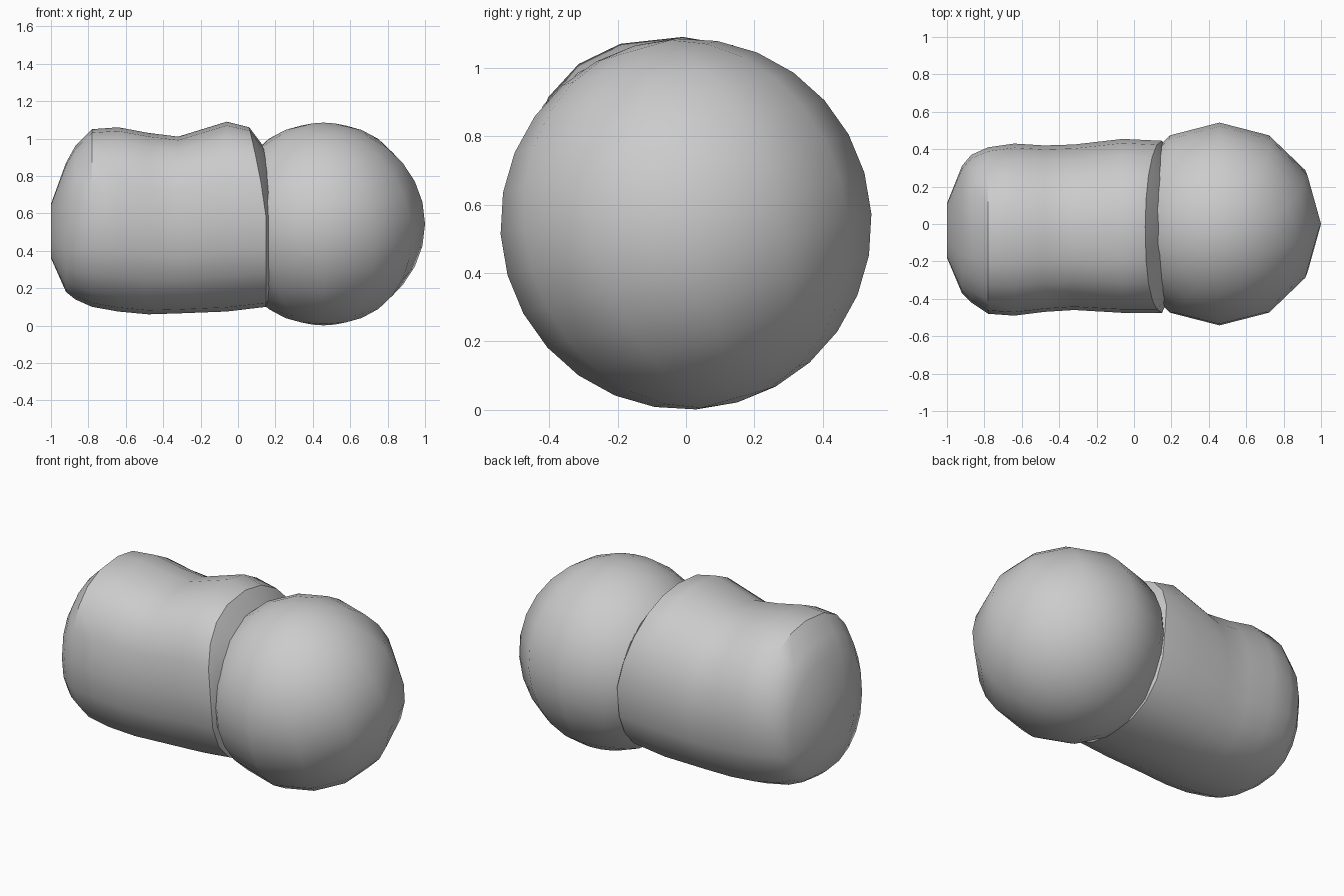
import bpy
import bmesh
from math import cos, sin, pi, copysign, radians
from mathutils import Matrix

default_cube = bpy.data.objects.get("Cube")
if default_cube:
    bpy.data.objects.remove(default_cube, do_unlink=True)

grey = bpy.data.materials.new("plain grey")
grey.use_nodes = True
colour = (0.6, 0.6, 0.6, 1)
grey.diffuse_color = colour
grey.node_tree.nodes["Principled BSDF"].inputs["Base Color"].default_value = colour


def make_object(name, bm, sharp_angle):
    bmesh.ops.recalc_face_normals(bm, faces=bm.faces)
    mesh = bpy.data.meshes.new(name)
    bm.to_mesh(mesh)
    bm.free()
    mesh.materials.append(grey)
    obj = bpy.data.objects.new(name, mesh)
    bpy.context.collection.objects.link(obj)
    bpy.ops.object.select_all(action="DESELECT")
    bpy.context.view_layer.objects.active = obj
    obj.select_set(True)
    bpy.ops.object.shade_smooth_by_angle(angle=radians(sharp_angle))
    return obj


def soft_power(value, exponent):
    return copysign(abs(value) ** exponent, value)


def corner_squareness(y, z):
    """Fuller at the upper front and lower back, rounder at the upper back."""
    if z > 0:
        return 2.5 if y < 0 else 2.05
    return 2.25 if y < 0 else 2.4


def make_ring(bm, x, y_min, y_max, z_min, z_max, lean=0, sides=20):
    """Rounded cross-section standing across the x axis; lean pushes its lower part along x."""
    ring = []
    for i in range(sides):
        angle = 2 * pi * i / sides
        c, s = cos(angle), sin(angle)
        power = 2 / corner_squareness(c, s)
        y = soft_power(c, power) * (y_max - y_min) / 2 + (y_min + y_max) / 2
        z = soft_power(s, power) * (z_max - z_min) / 2 + (z_min + z_max) / 2
        push = lean * min(1, max(0, 1 - s))
        ring.append(bm.verts.new((x + push, y, z)))
    return ring


# Body: waisted barrel lofted along x, with a domed far end and a slanted rim
# Each section is x, back and front limits in y, low and high limits in z, lean
sections = [
    (-1, -0.18, 0.11, 0.36, 0.65),
    (-0.92, -0.37, 0.31, 0.18, 0.87),
    (-0.87, -0.42, 0.37, 0.14, 0.96),
    (-0.78, -0.48, 0.41, 0.1, 1.05),
    (-0.64, -0.49, 0.43, 0.075, 1.06),
    (-0.48, -0.47, 0.42, 0.06, 1.03),
    (-0.32, -0.46, 0.425, 0.065, 1.01),
    (-0.06, -0.475, 0.455, 0.075, 1.09),
    (0.06, -0.475, 0.445, 0.1, 1.06, 0.09),
    (0.135, -0.42, 0.4, 0.14, 0.96, 0.04),
    (0.2, -0.3, 0.3, 0.25, 0.85),
]
bm = bmesh.new()
rings = [make_ring(bm, *section) for section in sections]
for ring, following in zip(rings, rings[1:]):
    count = len(ring)
    for i in range(count):
        j = (i + 1) % count
        bm.faces.new((ring[i], ring[j], following[j], following[i]))
bm.faces.new(rings[0])
bm.faces.new(rings[-1])
make_object("body", bm, 35)

# Head: low-poly ball, tipped towards the front, pressed into the open end of the body
bm = bmesh.new()
placement = Matrix.Translation((0.457, 0, 0.543)) @ Matrix.Rotation(radians(16), 4, "X")
bmesh.ops.create_uvsphere(bm, u_segments=12, v_segments=14, radius=0.543, matrix=placement)
make_object("head", bm, 60)
